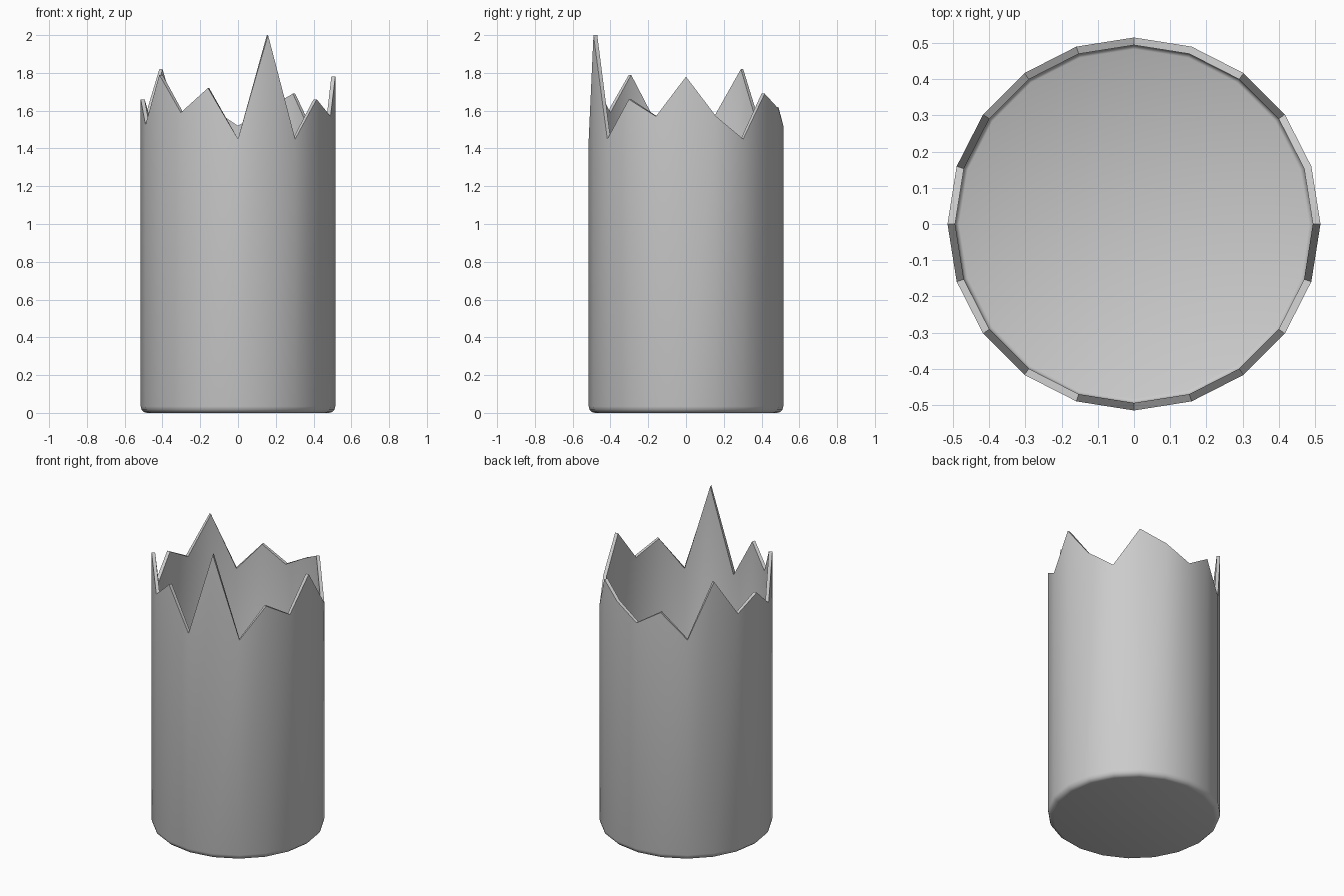
import bpy, bmesh, math

if "Cube" in bpy.data.objects:
    bpy.data.objects.remove(bpy.data.objects["Cube"])

# Rim height at each of the 20 sides, counter-clockwise from +x
rim = [1.78, 1.57, 1.45, 1.69, 1.61, 1.52, 1.62, 1.45, 1.82, 1.575,
       1.66, 1.525, 1.79, 1.59, 1.72, 1.45, 2.0, 1.45, 1.66, 1.57]
N = len(rim)

# Wall profile from outer base, over the jagged rim (None), to inner floor
profile = [(0.483, 0.0), (0.497, 0.004), (0.510, 0.016), (0.515, 0.034),
           (0.515, None), (0.494, None),
           (0.494, 0.034), (0.490, 0.026), (0.483, 0.022)]

bm = bmesh.new()


def ring(r, z):
    return [bm.verts.new((r * math.cos(math.tau * i / N),
                          r * math.sin(math.tau * i / N),
                          rim[i] if z is None else z)) for i in range(N)]


rings = [ring(r, z) for r, z in profile]
for a, b in zip(rings, rings[1:]):
    for i in range(N):
        j = (i + 1) % N
        bm.faces.new((a[i], a[j], b[j], b[i]))

# Underside and inner floor
bm.faces.new(rings[0][::-1])
bm.faces.new(rings[-1])
bmesh.ops.recalc_face_normals(bm, faces=bm.faces)

mesh = bpy.data.meshes.new("broken_cup")
bm.to_mesh(mesh)
bm.free()
cup = bpy.data.objects.new("broken_cup", mesh)
bpy.context.collection.objects.link(cup)

# Smooth wall, crisp broken rim
bpy.context.view_layer.objects.active = cup
cup.select_set(True)
bpy.ops.object.shade_smooth_by_angle(angle=math.radians(35))
